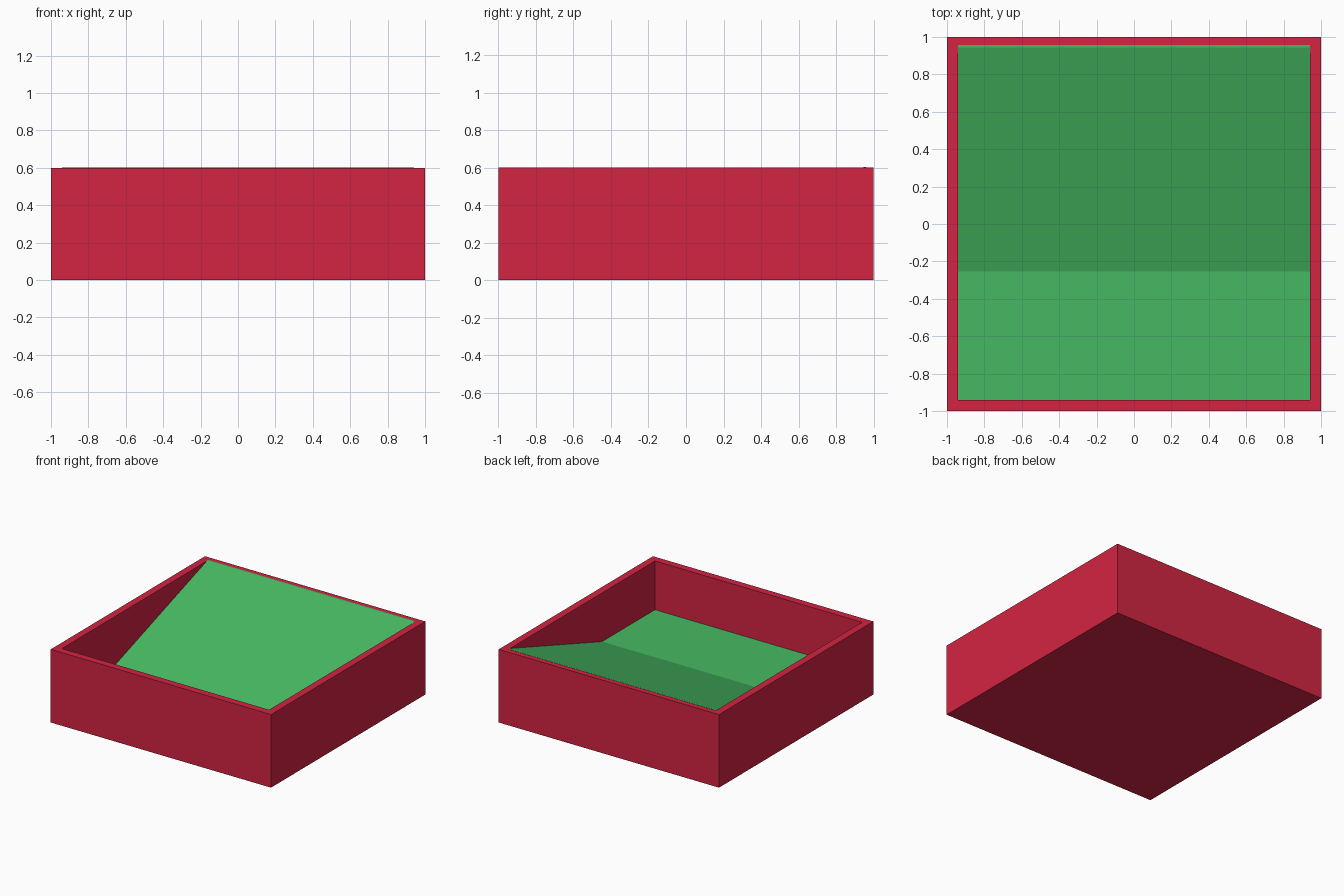
import bpy, bmesh

if "Cube" in bpy.data.objects:
    bpy.data.objects.remove(bpy.data.objects["Cube"])

HALF, WALL, HEIGHT = 1.0, 0.06, 0.6
INNER = HALF - WALL
FLOOR = 0.2


def material(name, rgb):
    mat = bpy.data.materials.new(name)
    lin = [((c / 255 + 0.055) / 1.055) ** 2.4 for c in rgb]
    mat.diffuse_color = (*lin, 1)
    mat.use_nodes = True
    mat.node_tree.nodes["Principled BSDF"].inputs["Base Color"].default_value = mat.diffuse_color
    return mat


def finish(bm, name, mat):
    bmesh.ops.recalc_face_normals(bm, faces=bm.faces[:])
    mesh = bpy.data.meshes.new(name)
    bm.to_mesh(mesh)
    bm.free()
    mesh.materials.append(mat)
    obj = bpy.data.objects.new(name, mesh)
    bpy.context.collection.objects.link(obj)
    return obj


red = material("red", (211, 36, 66))
green = material("green", (70, 185, 98))

# Open square tray: box with its top inset and pushed down
bm = bmesh.new()
bmesh.ops.create_cube(bm, size=1)
for v in bm.verts:
    v.co = (v.co.x * 2 * HALF, v.co.y * 2 * HALF, (v.co.z + 0.5) * HEIGHT)
top = max(bm.faces, key=lambda f: f.calc_center_median().z)
bmesh.ops.inset_region(bm, faces=[top], thickness=WALL, use_even_offset=True)
well = bmesh.ops.extrude_face_region(bm, geom=[top])["geom"]
for v in well:
    if isinstance(v, bmesh.types.BMVert):
        v.co.z = FLOOR - 0.1
if top.is_valid:
    bmesh.ops.delete(bm, geom=[top], context="FACES_ONLY")
finish(bm, "tray", red)

# Green fill: flat floor in front, ramp rising to lip over the back rim
profile = [(-INNER, FLOOR - 0.1), (-INNER, FLOOR), (-0.255, FLOOR),
           (0.945, HEIGHT + 0.002), (0.958, HEIGHT + 0.002),
           (0.958, HEIGHT - 0.01), (INNER, HEIGHT - 0.02), (INNER, FLOOR - 0.1)]
bm = bmesh.new()
side = bm.faces.new([bm.verts.new((-INNER, y, z)) for y, z in profile])
ext = bmesh.ops.extrude_face_region(bm, geom=[side], use_keep_orig=True)["geom"]
bmesh.ops.translate(bm, vec=(2 * INNER, 0, 0),
                    verts=[g for g in ext if isinstance(g, bmesh.types.BMVert)])
finish(bm, "floor_and_ramp", green)
